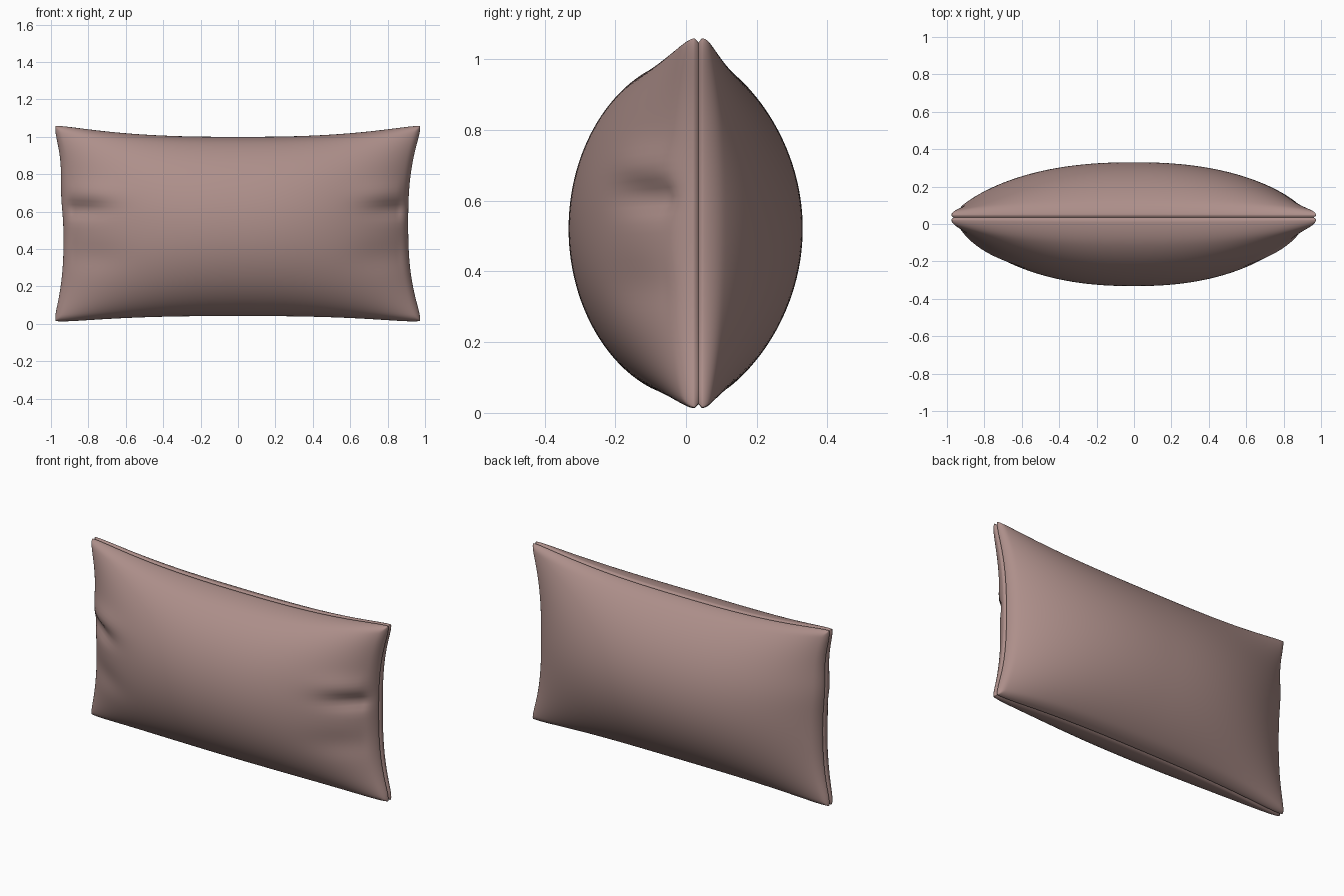
import bpy, bmesh, math

if "Cube" in bpy.data.objects:
    bpy.data.objects.remove(bpy.data.objects["Cube"])

SEAM_Y = 0.035
NU, NV = 96, 64

fabric = bpy.data.materials.new("dusty_rose_fabric")
fabric.diffuse_color = (0.42, 0.275, 0.255, 1)
fabric.use_nodes = True
fabric.node_tree.nodes["Principled BSDF"].inputs["Base Color"].default_value = fabric.diffuse_color


def outline(u, v):
    """Map the unit square to the pinched cushion outline."""
    a, b = abs(u), abs(v)
    if u > 0:
        half = 0.91 + 0.085 * b ** 2.6
    else:
        half = 0.932 + 0.065 * b ** 3 + 0.012 * math.exp(-((v - 0.3) / 0.25) ** 2)
    top = 1.0 + 0.072 * a ** 2.6
    bottom = 0.042 - 0.04 * a ** 2.6
    corner = 0.022 * (a * b) ** 14          # softened corner tips
    x = u * half - math.copysign(corner, u)
    z = bottom + (top - bottom) * (v + 1) / 2 - math.copysign(corner * 0.6, v)
    return x, z


def bump(x, z, cx, cz, sx, sz):
    return math.exp(-((x - cx) / sx) ** 2 - ((z - cz) / sz) ** 2)


def thickness(u, v, x, z, height, ev):
    """Stuffed bulge plus the rounded lip beside the seam."""
    bulge = height * max(0, 1 - abs(u) ** 2.3) ** 0.75 * max(0, 1 - v * v) ** ev
    d = min((1 - abs(u)) * 0.95, (1 - abs(v)) * 0.5)
    t = min(1, d / 0.035)
    return bulge + 0.010 + 0.022 * math.sqrt(1 - (1 - t) ** 2)


def folds(x, z):
    """Creases pulled in from the short ends of the front."""
    f = 0
    for s in (-1, 1):
        f += -0.030 * bump(x, z, s * 0.84, 0.61, 0.14, 0.045)
        f += 0.014 * bump(x, z, s * 0.80, 0.70, 0.16, 0.06)
        f += -0.012 * bump(x, z, s * 0.78, 0.36, 0.16, 0.08)
    return f


def make_panel(name, side, height, ev):
    bm = bmesh.new()
    grid = []
    for j in range(NV + 1):
        v = math.sin(math.pi / 2 * (2 * j / NV - 1))
        row = []
        for i in range(NU + 1):
            u = math.sin(math.pi / 2 * (2 * i / NU - 1))
            x, z = outline(u, v)
            t = thickness(u, v, x, z, height, ev)
            if side < 0:
                t += folds(x, z) * min(1, (1 - abs(u)) / 0.06)
            row.append(bm.verts.new((x, SEAM_Y + side * max(t, 0.008), z)))
        grid.append(row)
    for j in range(NV):
        for i in range(NU):
            bm.faces.new((grid[j][i], grid[j][i + 1], grid[j + 1][i + 1], grid[j + 1][i]))
    # seam allowance tucked in between the two lips
    rim = (grid[0][:-1] + [r[-1] for r in grid[:-1]]
           + grid[-1][:0:-1] + [r[0] for r in grid[:0:-1]])
    tuck = [bm.verts.new((p.co.x * 0.987, SEAM_Y, 0.53 + (p.co.z - 0.53) * 0.978)) for p in rim]
    for k in range(len(rim)):
        n = (k + 1) % len(rim)
        bm.faces.new((rim[n], rim[k], tuck[k], tuck[n]))
    if side > 0:
        bmesh.ops.reverse_faces(bm, faces=bm.faces[:])
    mesh = bpy.data.meshes.new(name)
    bm.to_mesh(mesh)
    bm.free()
    mesh.materials.append(fabric)
    obj = bpy.data.objects.new(name, mesh)
    bpy.context.collection.objects.link(obj)
    bpy.ops.object.select_all(action='DESELECT')
    obj.select_set(True)
    bpy.context.view_layer.objects.active = obj
    bpy.ops.object.shade_smooth_by_angle(angle=math.radians(60))


make_panel("front_panel", -1, 0.335, 0.55)
make_panel("back_panel", 1, 0.263, 0.75)
